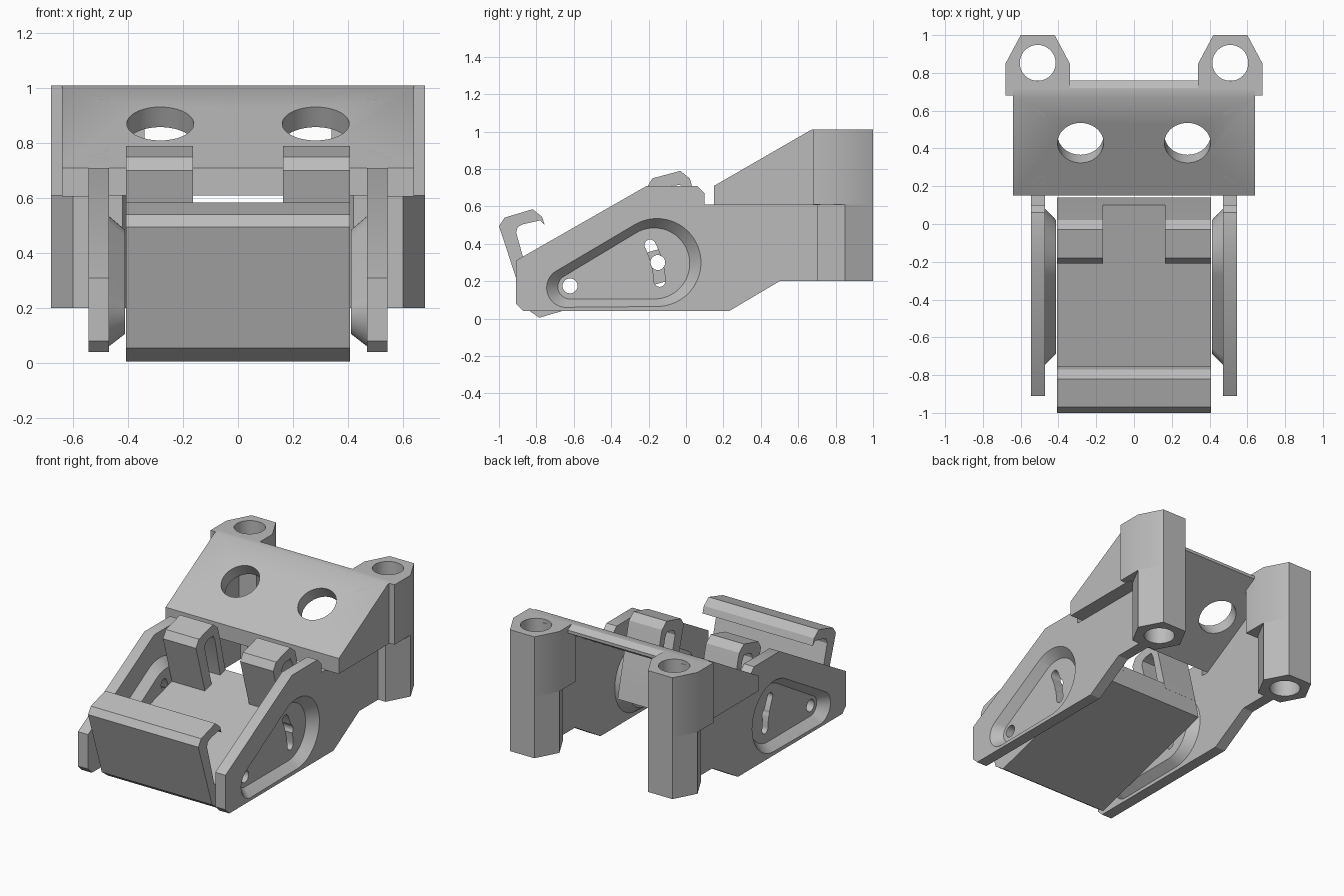
import bpy, bmesh, math
from mathutils import Vector

if "Cube" in bpy.data.objects:
    bpy.data.objects.remove(bpy.data.objects["Cube"])

grey = bpy.data.materials.new("plain grey")
grey.use_nodes = True
grey.diffuse_color = (0.5, 0.5, 0.5, 1)
grey.node_tree.nodes["Principled BSDF"].inputs["Base Color"].default_value = (0.5, 0.5, 0.5, 1)


def loft(name, rings):
    """Closed solid through two matching rings of points."""
    bm = bmesh.new()
    a, b = [[bm.verts.new(p) for p in ring] for ring in rings]
    n = len(a)
    bm.faces.new(a)
    bm.faces.new(b[::-1])
    for i in range(n):
        j = (i + 1) % n
        bm.faces.new((a[j], a[i], b[i], b[j]))
    bmesh.ops.recalc_face_normals(bm, faces=bm.faces)
    mesh = bpy.data.meshes.new(name)
    bm.to_mesh(mesh)
    bm.free()
    mesh.materials.append(grey)
    obj = bpy.data.objects.new(name, mesh)
    bpy.context.collection.objects.link(obj)
    return obj


def side_prism(name, pts, x0, x1):
    return loft(name, [[(x, y, z) for y, z in pts] for x in (x0, x1)])


def upright_prism(name, pts, z0, z1):
    return loft(name, [[(x, y, z) for x, y in pts] for z in (z0, z1)])


def circle(cx, cy, r, n=40):
    return [(cx + r * math.cos(math.tau * i / n), cy + r * math.sin(math.tau * i / n))
            for i in range(n)]


def finish(obj, cuts=(), joins=(), mirror=False):
    """Apply joins, cuts and mirroring, then remove the helpers."""
    for mode, tools in (("UNION", joins), ("DIFFERENCE", cuts)):
        for tool in tools:
            tool.hide_render = True
            mod = obj.modifiers.new("shape", "BOOLEAN")
            mod.operation, mod.object, mod.solver = mode, tool, "EXACT"
    if mirror:
        mod = obj.modifiers.new("mirror", "MIRROR")
        mod.use_mirror_merge = False
    bpy.context.view_layer.update()
    deps = bpy.context.evaluated_depsgraph_get()
    mesh = bpy.data.meshes.new_from_object(obj.evaluated_get(deps))
    obj.modifiers.clear()
    obj.data = mesh
    for tool in list(cuts) + list(joins):
        bpy.data.objects.remove(tool)
    bpy.ops.object.select_all(action="DESELECT")
    obj.select_set(True)
    bpy.context.view_layer.objects.active = obj
    bpy.ops.object.shade_smooth_by_angle(angle=math.radians(30))


PIVOT = (-0.62, 0.175)
GUIDE = (-0.15, 0.3)


def bores(x0, x1):
    return [side_prism("bore", circle(*c, 0.04, 28), x0, x1) for c in (PIVOT, GUIDE)]


def teardrop(t, x, n=72):
    """Hull of a large and a small circle; t runs from the rim (0) to the floor (1)."""
    mix = lambda a, b: a + (b - a) * t
    pts = []
    for i in range(n):
        a = math.tau * i / n
        if math.cos(a - 0.27) > -0.267:
            y, z, r = mix(-0.155, -0.17), mix(0.3, 0.295), mix(0.235, 0.19)
        else:
            y, z, r = mix(-0.64, -0.62), mix(0.165, 0.17), mix(0.105, 0.065)
        pts.append((x, y + r * math.cos(a), z + r * math.sin(a)))
    return pts


def pressed(name, x_rim, x_floor):
    return loft(name, [teardrop(t, x_rim + (x_floor - x_rim) * t) for t in (-0.1, 1)])


# Side plates with a pressed teardrop dish, a curved slot and pivot holes
plate = side_prism("side_plates", [
    (-0.91, 0.31), (-0.21, 0.71), (0.06, 0.71), (0.10, 0.67), (0.10, 0.61), (0.72, 0.61),
    (0.72, 0.2), (0.5, 0.2), (0.23, 0.04), (-0.87, 0.04), (-0.91, 0.08)], 0.47, 0.545)


def arc(radius, a0, a1, centre=PIVOT, n=14):
    return [(centre[0] + radius * math.cos(math.radians(a0 + (a1 - a0) * i / n)),
             centre[1] + radius * math.sin(math.radians(a0 + (a1 - a0) * i / n)))
            for i in range(n + 1)]


def on_arc(a):
    return arc(0.48, a, a)[0]


slot = (arc(0.51, 3, 27) + arc(0.03, 27, 207, on_arc(27))[1:-1]
        + arc(0.45, 27, 3) + arc(0.03, 183, 363, on_arc(3))[1:-1])
finish(plate,
       cuts=[pressed("recess", 0.545, 0.485), side_prism("slot", slot, 0.38, 0.6),
             bores(0.37, 0.61)[0]] + [side_prism("guide", circle(*GUIDE, 0.039, 28), 0.36, 0.62)],
       joins=[pressed("bulge", 0.47, 0.412)], mirror=True)
for o in [o for o in bpy.data.objects if o.name.startswith("bore")]:
    bpy.data.objects.remove(o)

# Tilting tray: thick sloping slab with a hooked front wall
tray = side_prism("tray", [
    (-0.785, 0.005), (-0.855, 0.055), (-1.0, 0.495), (-0.97, 0.54), (-0.82, 0.585),
    (-0.77, 0.545), (-0.755, 0.5), (-0.78, 0.525), (-0.87, 0.505), (-0.9, 0.49),
    (-0.908, 0.46), (-0.83, 0.18), (0.10, 0.44), (0.14, 0.27)], -0.407, 0.407)
finish(tray, cuts=bores(-0.6, 0.6))

# Pair of arched lugs on the rear of the tray
lugs = side_prism("rear_lugs", [
    (-0.11, 0.36), (-0.21, 0.7), (-0.18, 0.75), (-0.03, 0.79), (0.02, 0.75), (0.035, 0.7),
    (0.11, 0.4), (0.05, 0.4), (-0.01, 0.68), (-0.03, 0.715), (-0.08, 0.71), (-0.11, 0.695),
    (-0.118, 0.665), (-0.04, 0.38)], 0.163, 0.407)
finish(lugs, mirror=True)

# Sloping hood panel with two round holes square to its face
hood = side_prism("hood_panel", [
    (0.15, 0.61), (0.15, 0.71), (0.67, 1.01), (0.72, 1.01), (0.76, 0.985), (0.76, 0.965)],
    -0.64, 0.64)
centre, normal = Vector((0, 0.43, 0.87)), Vector((0, -0.5, 0.866))
along = Vector((0, 0.866, 0.5))
holes = []
for side in (-0.283, 0.283):
    rings = [[centre + normal * d + along * v + Vector((side + u, 0, 0))
              for u, v in circle(0, 0, 0.122, 48)] for d in (-0.3, 0.3)]
    holes.append(loft("hole", rings))
finish(hood, cuts=holes)

# Cheeks that carry the hood on the side plates
cheeks = side_prism("hood_cheeks", [
    (0.15, 0.607), (0.15, 0.71), (0.67, 1.01), (0.72, 1.01), (0.72, 0.607)], 0.47, 0.64)
finish(cheeks, mirror=True)

# Rear posts: hexagonal below, squared off towards the hood above, bored through
upper = [(0.34, 0.68), (0.68, 0.68), (0.68, 0.85), (0.6, 1.0), (0.42, 1.0), (0.34, 0.85)]
lower = [(0.42, 0.7), (0.6, 0.7)] + upper[2:]
for name, outline, z0, z1 in (("post_tops", upper, 0.61, 1.01), ("post_legs", lower, 0.2, 0.61)):
    post = upright_prism(name, outline, z0, z1)
    finish(post, cuts=[upright_prism("bore", circle(0.51, 0.853, 0.095), 0, 1.2)], mirror=True)
